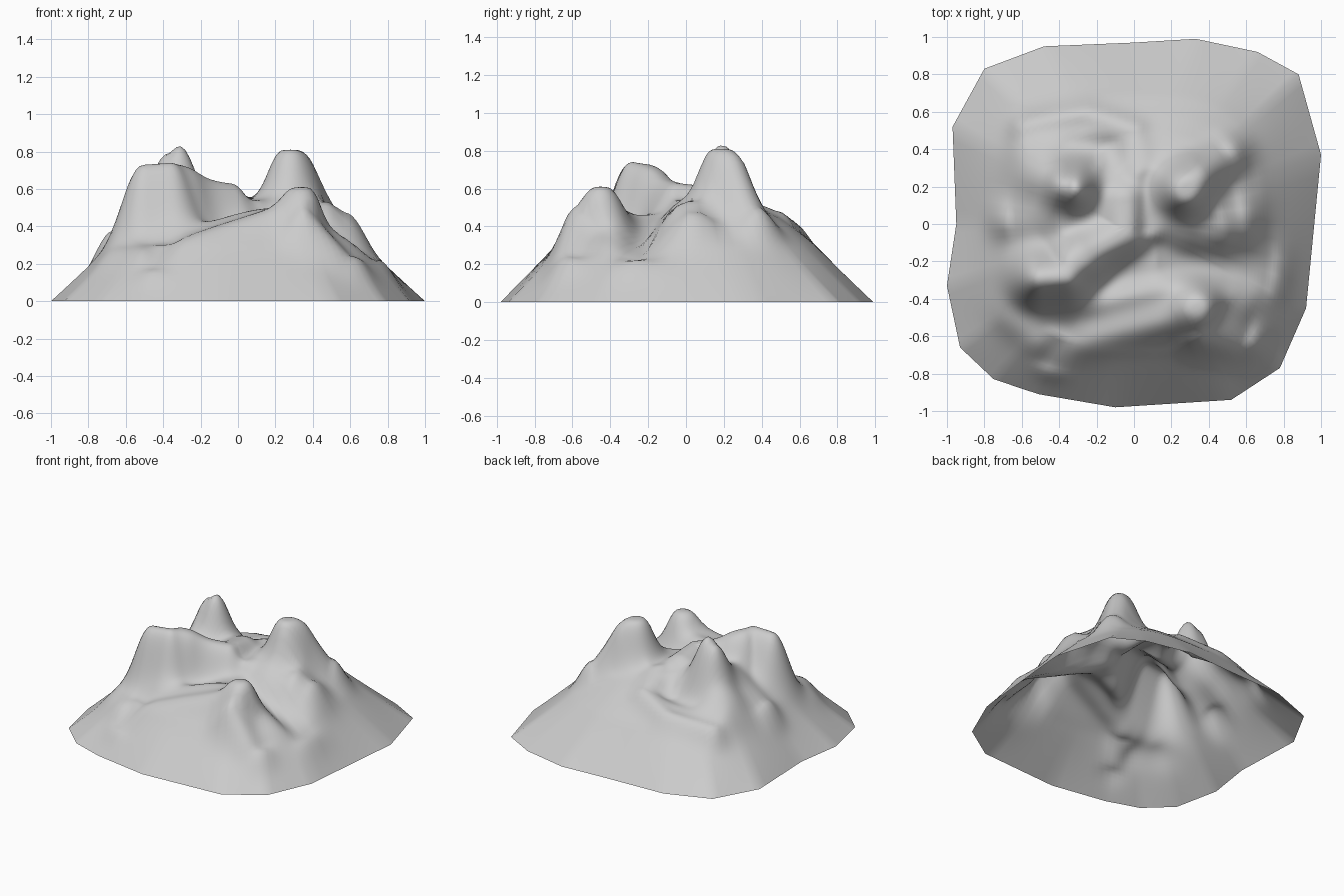
import bpy
import math
from mathutils import Vector
from mathutils.geometry import intersect_point_line

cube = bpy.data.objects.get("Cube")
if cube:
    bpy.data.objects.remove(cube, do_unlink=True)

RINGS = 48
EDGE_STEPS = 7

# Foot of the mountain
OUTLINE = [(-1, -.33), (-.93, -.66), (-.75, -.83), (-.51, -.91), (-.1, -.98),
           (.52, -.94), (.78, -.77), (.92, -.45), (1, .37), (.88, .8), (.66, .92),
           (.33, .99), (0, .97), (-.48, .95), (-.8, .83), (-.97, .52), (-.95, 0)]

# Height of the plain slope from the centre to the foot
SLOPE = [.56, .55, .54, .53, .5, .45, .38, .3, .2, .1, 0]


def base_height(radius):
    place = radius * (len(SLOPE) - 1)
    step = min(int(place), len(SLOPE) - 2)
    return SLOPE[step] + (SLOPE[step + 1] - SLOPE[step]) * (place - step)


def feature(width, *path):
    """A ridge, valley or summit that follows a path of points."""
    return width, [Vector(point) for point in path]


# Broad forms first, sharp summits last
front_valley = feature(.12, (-.6, -.46, .28), (-.35, -.39, .34), (.12, -.19, .46))
side_valley = feature(.11, (.72, -.26, .22), (.5, -.23, .3), (.12, -.19, .46))
back_gully = feature(.1, (-.55, .4, .37), (-.15, .42, .41), (-.06, .3, .52))
west_gully = feature(.1, (-.65, .02, .38), (-.4, .03, .56))
back_ledge = feature(.07, (-.58, .51, .36), (-.25, .57, .41), (0, .48, .48), (.04, .28, .56))
centre_ridge = feature(.11, (-.25, -.16, .66), (-.05, -.05, .63), (-.05, .12, .61))
pass_dip = feature(.06, (.09, -.02, .54), (.1, .25, .54))
front_ridge = feature(.11, (-.45, -.59, .29), (-.1, -.52, .41), (.28, -.46, .53))
front_buttress = feature(.1, (.34, -.46, .6), (.36, -.57, .5), (.6, -.62, .24))
front_spur = feature(.08, (-.4, -.6, .3), (-.45, -.75, .17))
front_summit = feature(.09, (.34, -.45, .61))
side_knoll = feature(.11, (.48, .02, .53), (.56, .04, .48))
left_ridge = feature(.1, (.28, .18, .81), (.37, .27, .73), (.5, .37, .5))
left_summit = feature(.13, (.28, .19, .81))
right_summit = feature(.14, (-.5, -.29, .73), (-.36, -.28, .74), (-.33, -.22, .73))
horn_foot = feature(.16, (-.46, .26, .52), (-.36, .2, .64))
horn = feature(.1, (-.37, .2, .79), (-.32, .19, .83))
FEATURES = [front_valley, side_valley, back_gully, west_gully, back_ledge,
            centre_ridge, pass_dip, front_ridge, front_buttress, front_spur,
            front_summit, side_knoll, left_ridge, left_summit, right_summit,
            horn_foot, horn]


def nearest(path, spot):
    """Distance to a path and the height of the path there."""
    best = ((path[0].xy - spot).length, path[0].z)
    for start, end in zip(path, path[1:]):
        along = intersect_point_line(spot, start.xy, end.xy)[1]
        near = start.lerp(end, max(0, min(1, along)))
        best = min(best, ((near.xy - spot).length, near.z))
    return best


def height(spot, radius):
    z = base_height(radius)
    fade = min(1, (1 - radius) * 5)
    for width, path in FEATURES:
        distance, target = nearest(path, spot)
        weight = fade * math.exp(-(distance / width) ** 2.3)
        z += (target - z) * weight
    return z


def rounded(point):
    """The same direction on a soft rounded square."""
    size = (abs(point.x) ** 3 + abs(point.y) ** 3) ** (1 / 3)
    return point * .98 / size


# Rings of points shrink from the angular foot to rounder upper slopes
rim = []
for start, end in zip(OUTLINE, OUTLINE[1:] + OUTLINE[:1]):
    for step in range(EDGE_STEPS):
        rim.append(Vector(start).lerp(Vector(end), step / EDGE_STEPS))
count = len(rim)

verts = []
for ring in range(RINGS):
    radius = 1 - ring / RINGS
    for point in rim:
        spot = point.lerp(rounded(point), min(1, (1 - radius) * 3)) * radius
        verts.append((spot.x, spot.y, height(spot, radius)))
verts.append((0, 0, height(Vector((0, 0)), 0)))

faces = []
for ring in range(RINGS):
    for i in range(count):
        a, b = ring * count + i, ring * count + (i + 1) % count
        if ring < RINGS - 1:
            faces.append((a, b, b + count, a + count))
        else:
            faces.append((a, b, len(verts) - 1))

# Mountain shell, open underneath
mesh = bpy.data.meshes.new("mountain")
mesh.from_pydata(verts, [], faces)
mountain = bpy.data.objects.new("mountain", mesh)
bpy.context.collection.objects.link(mountain)

rock = bpy.data.materials.new("grey rock")
rock.use_nodes = True
colour = (.6, .6, .6, 1)
rock.diffuse_color = colour
rock.node_tree.nodes["Principled BSDF"].inputs["Base Color"].default_value = colour
mesh.materials.append(rock)

bpy.context.view_layer.objects.active = mountain
mountain.select_set(True)
bpy.ops.object.shade_smooth()
